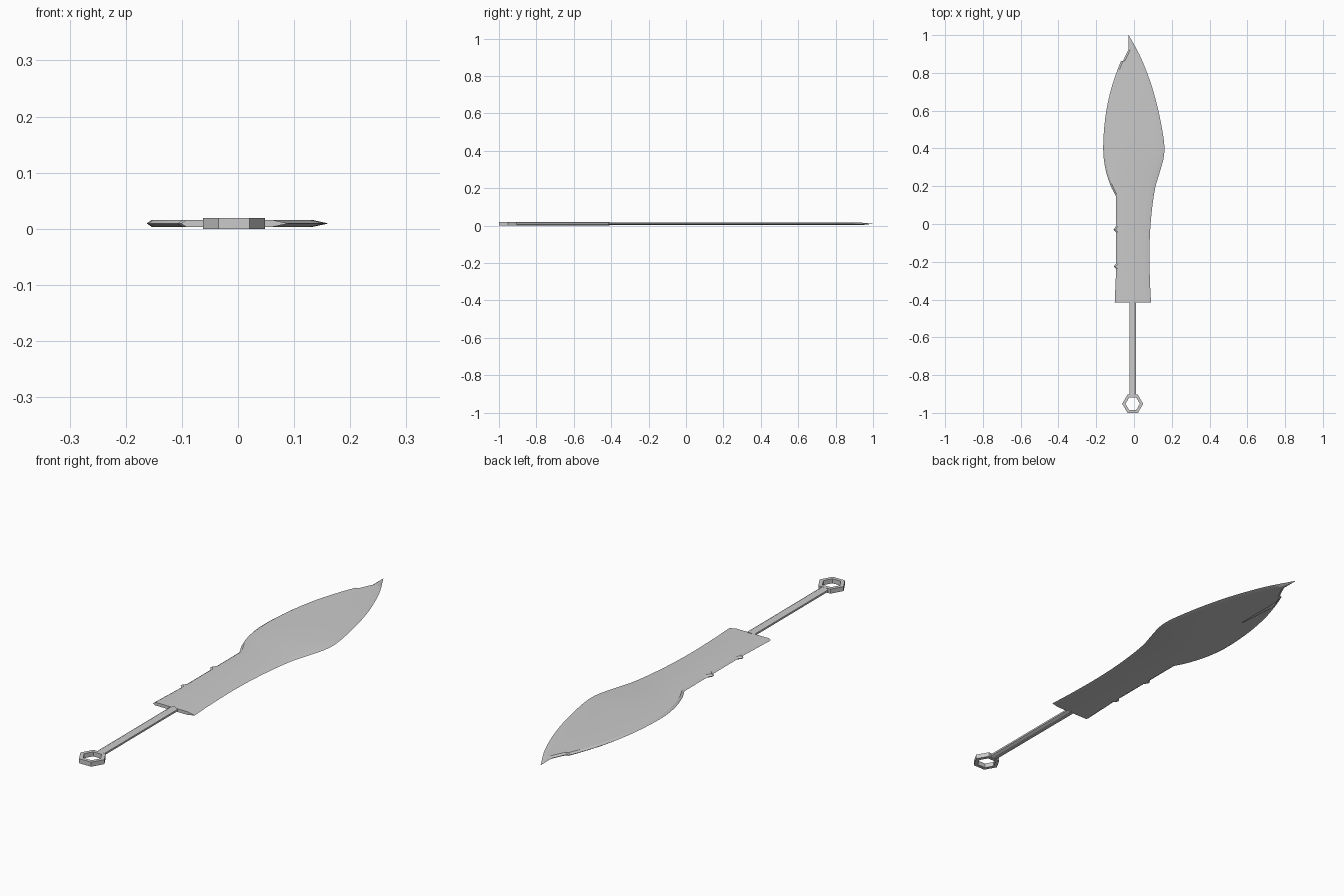
import bpy, bmesh, math
from mathutils import Matrix

if "Cube" in bpy.data.objects:
    bpy.data.objects.remove(bpy.data.objects["Cube"])

MID = 0.0095     # height of the centre plane
HALF = 0.0065    # half thickness of the blade

# Side profiles as (y, x)
RIGHT = [(-0.415, 0.09), (-0.29, 0.084), (-0.13, 0.082), (0.025, 0.09), (0.185, 0.111),
         (0.28, 0.138), (0.35, 0.157), (0.41, 0.161), (0.50, 0.149), (0.63, 0.122),
         (0.757, 0.085), (0.89, 0.032), (1.0, -0.028)]
SPINE = [(-0.415, -0.102), (-0.25, -0.095), (-0.238, -0.095), (-0.225, -0.108), (-0.21, -0.095),
         (-0.045, -0.095), (-0.03, -0.108), (-0.01, -0.095), (0.145, -0.095)]
BELLY = [(0.145, -0.095), (0.21, -0.127), (0.30, -0.153), (0.397, -0.163), (0.555, -0.153),
         (0.693, -0.127), (0.804, -0.092), (0.862, -0.069)]
TIP = [(0.862, -0.069), (0.864, -0.058), (0.925, -0.029), (1.0, -0.029)]


def sample(pts, y, smooth):
    """Interpolate x at y, as straight lines or as a Hermite curve."""
    n = len(pts)
    i = max(k for k in range(n - 1) if k == 0 or pts[k][0] <= y)
    (y0, x0), (y1, x1) = pts[i], pts[i + 1]
    h = y1 - y0
    t = (y - y0) / h
    if not smooth:
        return x0 + (x1 - x0) * t

    def slope(k):
        a, b = pts[max(k - 1, 0)], pts[min(k + 1, n - 1)]
        return (b[1] - a[1]) / (b[0] - a[0])
    return ((2*t**3 - 3*t**2 + 1) * x0 + (t**3 - 2*t**2 + t) * h * slope(i)
            + (3*t**2 - 2*t**3) * x1 + (t**3 - t**2) * h * slope(i + 1))


def left_x(y):
    if y <= 0.145:
        return sample(SPINE, y, False)
    if y <= 0.862:
        return sample(BELLY, y, True)
    return sample(TIP, y, False)


def finish(bm, name):
    bmesh.ops.recalc_face_normals(bm, faces=bm.faces)
    mesh = bpy.data.meshes.new(name)
    bm.to_mesh(mesh)
    bm.free()
    ob = bpy.data.objects.new(name, mesh)
    bpy.context.collection.objects.link(ob)
    return ob


# Blade: cross-sections lofted along y, with a narrow slit on the underside
rows = sorted({round(-0.415 + 1.415 * i / 56, 4) for i in range(57)}
              | {p[0] for p in SPINE + TIP} | {0.594})
bm = bmesh.new()
rings = []
for y in rows:
    l, r = left_x(y), sample(RIGHT, y, True)
    w = max(r - l, 0.0)
    li, ri = l + min(0.01, 0.3 * w), r - min(0.03, 0.4 * w)
    h = HALF * min(1.0, (1.0 - y) / 0.06)
    c1 = min(max(-0.073, li), ri)
    c2 = c1
    if 0.594 < y <= 0.862:
        c2 = max(li, c1 - 0.02 * (y - 0.594) / 0.25)
    section = [(l, 0), (li, h), (ri, h), (r, 0), (ri, -h), (c1, -h), (c2, -h), (li, -h)]
    rings.append([bm.verts.new((x, y, MID + z)) for x, z in section])
for a, b in zip(rings, rings[1:]):
    for k in range(8):
        if k != 5:
            j = (k + 1) % 8
            bm.faces.new((a[k], a[j], b[j], b[k]))
bm.faces.new(rings[0])
bmesh.ops.remove_doubles(bm, verts=bm.verts, dist=0.00005)
blade = finish(bm, "blade")
bpy.context.view_layer.objects.active = blade
blade.select_set(True)
bpy.ops.object.shade_smooth_by_angle(angle=math.radians(20))

# Handle: flattened eight-sided rod
bm = bmesh.new()
c = math.cos(math.pi / 8)
bmesh.ops.create_cone(bm, cap_ends=True, segments=8, radius1=1 / c, radius2=1 / c, depth=0.495,
                      matrix=Matrix.Rotation(math.pi / 2, 4, 'X') @ Matrix.Rotation(math.pi / 8, 4, 'Z'))
for v in bm.verts:
    v.co = (v.co.x * 0.0175 - 0.007, v.co.y - 0.6575, v.co.z * 0.009 + MID)
finish(bm, "handle")

# Pommel ring: hexagonal band
bm = bmesh.new()
loops = [[bm.verts.new((-0.007 + rad * math.cos(k * math.pi / 3),
                        -0.952 + rad * math.sin(k * math.pi / 3), z)) for k in range(6)]
         for rad, z in ((0.0555, 0.0), (0.0555, 0.019), (0.038, 0.019), (0.038, 0.0))]
for i in range(4):
    a, b = loops[i], loops[(i + 1) % 4]
    for k in range(6):
        j = (k + 1) % 6
        bm.faces.new((a[k], a[j], b[j], b[k]))
finish(bm, "pommel_ring")
